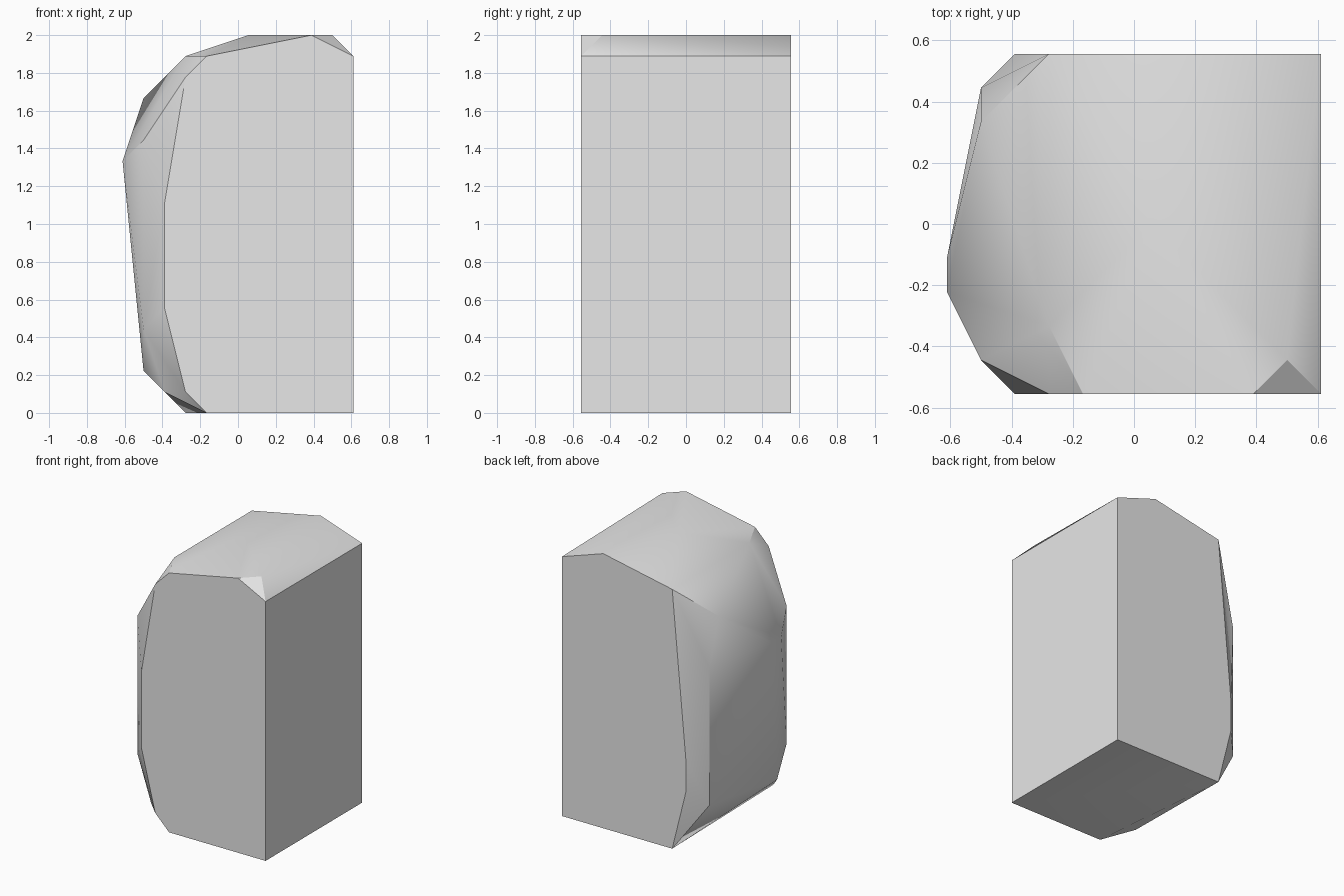
import bpy
import bmesh
import math

old_cube = bpy.data.objects.get("Cube")
if old_cube:
    bpy.data.objects.remove(old_cube, do_unlink=True)

# Everything snaps to a coarse grid, eighteen cells tall
CELL = 2.0 / 18.0
FRONT, BACK = -5, 5


def make_material(name, value):
    material = bpy.data.materials.new(name)
    material.use_nodes = True
    colour = (value, value, value, 1.0)
    material.diffuse_color = colour
    material.node_tree.nodes["Principled BSDF"].inputs["Base Color"].default_value = colour
    return material


def flat_outline(y, outline):
    return [(x, y, z) for x, z in outline]


# Flat front and back outlines as (x, z) in cells
front_outline = flat_outline(FRONT, [
    (5.5, 0), (5.5, 17), (3.5, 18), (-1.5, 17), (-2.5, 16),
    (-3.5, 10), (-3.5, 5), (-2.5, 1), (-1.5, 0)])
back_outline = flat_outline(BACK, [
    (5.5, 0), (5.5, 17), (2.5, 18), (-2.5, 17),
    (-3.5, 6), (-3.5, 4), (-2.5, 0)])

# Crown, bulging weathered side and worn lower corner
crown = [(4.5, -4, 18), (0.5, 0, 18), (-2.5, -3, 17)]
weathered_side = [
    (-4.5, 3, 15), (-5.5, -1, 12), (-5.5, -2, 12),
    (-4.5, 4, 12), (-4.5, 4, 3),
    (-4.5, -4, 13), (-4.5, -4, 4)]
worn_corner = [(-4.5, -3, 2), (-3.5, -4, 1)]


# Wrap a faceted stone skin around the guide points
def make_stone(name, points, material):
    bm = bmesh.new()
    for point in points:
        bm.verts.new([c * CELL for c in point])
    hull = bmesh.ops.convex_hull(bm, input=bm.verts[:])
    loose = [v for v in hull["geom_interior"] + hull["geom_unused"]
             if isinstance(v, bmesh.types.BMVert) and not v.link_faces]
    bmesh.ops.delete(bm, geom=list(set(loose)), context="VERTS")
    bmesh.ops.dissolve_limit(bm, angle_limit=math.radians(0.5),
                             verts=bm.verts[:], edges=bm.edges[:])
    bmesh.ops.recalc_face_normals(bm, faces=bm.faces[:])
    mesh = bpy.data.meshes.new(name)
    bm.to_mesh(mesh)
    bm.free()
    mesh.materials.append(material)
    stone = bpy.data.objects.new(name, mesh)
    bpy.context.collection.objects.link(stone)
    return stone


grey = make_material("stone grey", 0.8)
stone = make_stone("rock_block",
                   front_outline + back_outline + crown + weathered_side + worn_corner,
                   grey)

# Soft facets with crisp cut edges
bpy.ops.object.select_all(action="DESELECT")
stone.select_set(True)
bpy.context.view_layer.objects.active = stone
bpy.ops.object.shade_smooth_by_angle(angle=math.radians(30))
